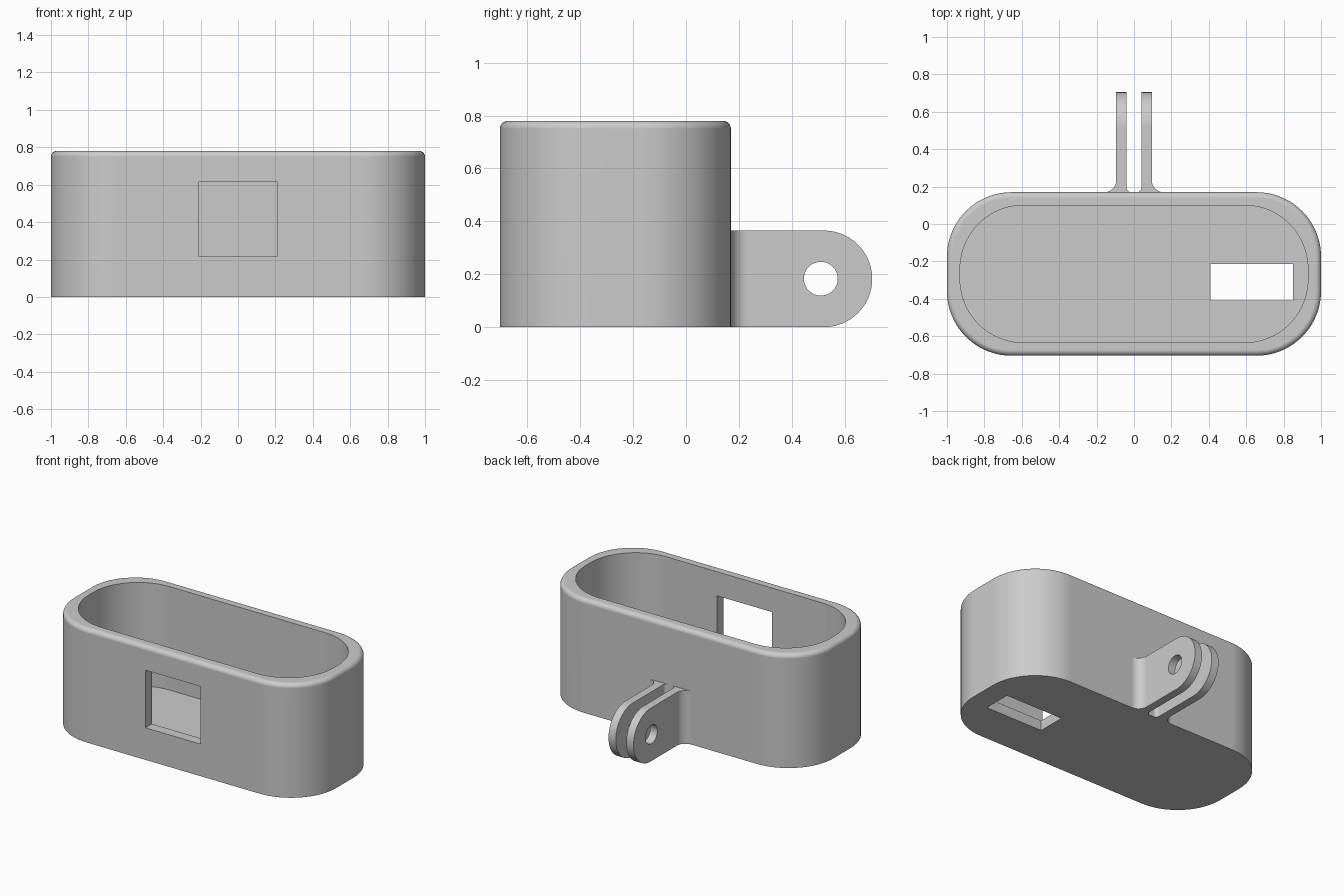
import bpy, bmesh
from math import cos, sin, radians
from mathutils import Vector

old = bpy.data.objects.get("Cube")
if old:
    bpy.data.objects.remove(old, do_unlink=True)

grey = bpy.data.materials.new("light_grey")
grey.use_nodes = True
colour = (0.6, 0.6, 0.6, 1)
grey.diffuse_color = colour
grey.node_tree.nodes["Principled BSDF"].inputs["Base Color"].default_value = colour


def arc(cx, cy, r, start, end, steps=20):
    angles = [radians(start + (end - start) * i / steps) for i in range(steps + 1)]
    return [(cx + r * cos(a), cy + r * sin(a)) for a in angles]


def rounded_rect(hx, hy, r, cy):
    pts = []
    for sx, sy, start in ((1, 1, 0), (-1, 1, 90), (-1, -1, 180), (1, -1, 270)):
        pts += arc(sx * (hx - r), cy + sy * (hy - r), r, start, start + 90)
    return pts


def loft(name, rings):
    """Skin a stack of equal-length rings and cap both ends."""
    bm = bmesh.new()
    loops = [[bm.verts.new(p) for p in ring] for ring in rings]
    for a, b in zip(loops, loops[1:]):
        for i in range(len(a)):
            j = (i + 1) % len(a)
            bm.faces.new((a[i], a[j], b[j], b[i]))
    bm.faces.new(loops[0])
    bm.faces.new(loops[-1])
    bmesh.ops.recalc_face_normals(bm, faces=bm.faces)
    mesh = bpy.data.meshes.new(name)
    bm.to_mesh(mesh)
    bm.free()
    mesh.materials.append(grey)
    obj = bpy.data.objects.new(name, mesh)
    bpy.context.collection.objects.link(obj)
    return obj


def prism(name, pts, lo, hi, along_x=False):
    def place(p, h):
        return Vector((h, *p)) if along_x else Vector((*p, h))
    return loft(name, [[place(p, h) for p in pts] for h in (lo, hi)])


def box(name, x0, x1, y0, y1, z0, z1):
    return prism(name, [(x0, y0), (x1, y0), (x1, y1), (x0, y1)], z0, z1)


def combine(target, tool, operation):
    mod = target.modifiers.new(operation, 'BOOLEAN')
    mod.operation = operation
    mod.solver = 'EXACT'
    mod.object = tool
    bpy.ops.object.select_all(action='DESELECT')
    bpy.context.view_layer.objects.active = target
    target.select_set(True)
    bpy.ops.object.modifier_apply(modifier=mod.name)
    bpy.data.objects.remove(tool, do_unlink=True)


# Open tray: outer wall, rounded top rim, inner wall, floor
MID_Y, HX, HY, TOP, CORNER, RIM = -0.267, 1.0, 0.437, 0.78, 0.345, 0.03
sections = [(0, 0, CORNER)]
for i in range(7):
    a = radians(15 * i)
    inset = RIM * (1 - cos(a))
    sections.append((inset, TOP - RIM + RIM * sin(a), CORNER - inset))
sections += [(0.07, TOP, 0.34), (0.07, 0.07, 0.34)]
tray = loft("tray_with_hinge", [
    [(x, y, z) for x, y in rounded_rect(HX - d, HY - d, r, MID_Y)]
    for d, z, r in sections])

# Front window and floor slot
combine(tray, box("window_cutter", -0.21, 0.21, -0.9, -0.45, 0.22, 0.615), 'DIFFERENCE')
combine(tray, box("slot_cutter", 0.41, 0.85, -0.41, -0.215, -0.1, 0.2), 'DIFFERENCE')

# Pair of hinge ears: filleted plan trimmed by a rounded side profile
WALL = 0.17
half = arc(0.015, WALL + 0.025, 0.025, -90, 0, 8)
half += [(0.04, 0.8), (0.095, 0.8)]
half += arc(0.16, WALL + 0.065, 0.065, 180, 270, 12) + [(0.16, 0.13)]
ears = prism("hinge_ears", [(-x, y) for x, y in reversed(half)] + half, -0.1, 0.5)
side = [(0.1, 0)] + arc(0.522, 0.1825, 0.1825, -90, 90, 40) + [(0.1, 0.365)]
combine(ears, prism("side_profile", side, -0.3, 0.3, True), 'INTERSECT')
pin = arc(0.51, 0.183, 0.064, 0, 360, 40)[:-1]
combine(ears, prism("pin_cutter", pin, -0.3, 0.3, True), 'DIFFERENCE')
combine(tray, ears, 'UNION')

# Smooth curved walls, keep hard edges
bpy.ops.object.select_all(action='DESELECT')
tray.select_set(True)
bpy.context.view_layer.objects.active = tray
bpy.ops.object.shade_smooth_by_angle(angle=radians(30))
weighted = tray.modifiers.new("weighted_normals", 'WEIGHTED_NORMAL')
weighted.keep_sharp = True
